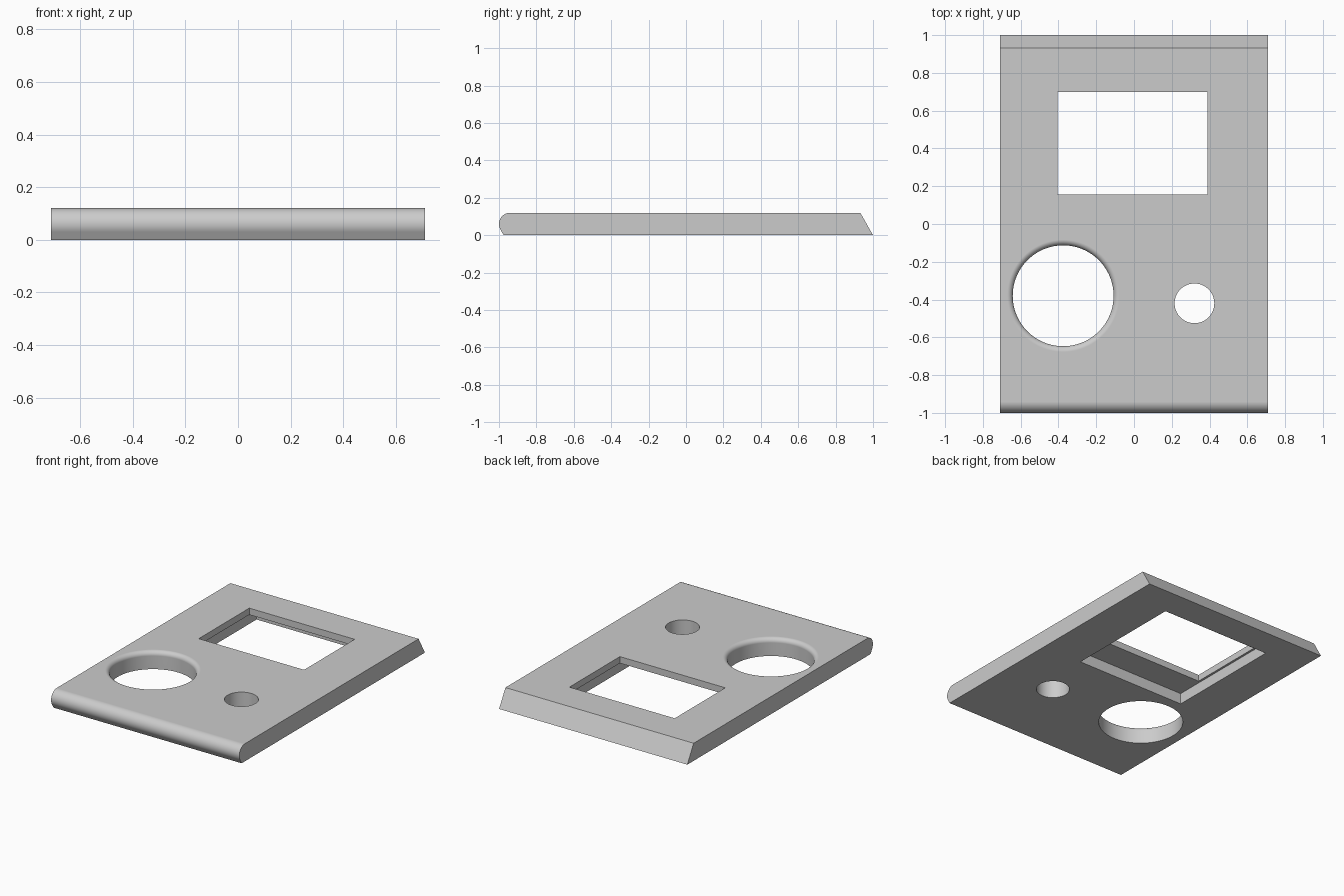
import bpy, bmesh
from math import sin, cos, radians, tau

cube = bpy.data.objects.get("Cube")
if cube:
    bpy.data.objects.remove(cube, do_unlink=True)

HALF_W, THICK = 0.71, 0.12

grey = bpy.data.materials.new("plain_grey")
grey.use_nodes = True
colour = (0.6, 0.6, 0.6, 1)
grey.diffuse_color = colour
grey.node_tree.nodes["Principled BSDF"].inputs["Base Color"].default_value = colour


def make_object(name, bm):
    bmesh.ops.recalc_face_normals(bm, faces=bm.faces)
    mesh = bpy.data.meshes.new(name)
    bm.to_mesh(mesh)
    bm.free()
    mesh.materials.append(grey)
    obj = bpy.data.objects.new(name, mesh)
    bpy.context.collection.objects.link(obj)
    return obj


def arc(cx, cz, r, start, end, steps):
    angles = [radians(start + (end - start) * i / steps) for i in range(steps + 1)]
    return [(cx + r * cos(a), cz + r * sin(a)) for a in angles]


def box(name, x0, x1, y0, y1, z0, z1):
    bm = bmesh.new()
    bmesh.ops.create_cube(bm, size=1)
    for v in bm.verts:
        v.co = (x1 if v.co.x > 0 else x0, y1 if v.co.y > 0 else y0, z1 if v.co.z > 0 else z0)
    return make_object(name, bm)


def turned(name, x, y, profile, sides=96):
    """Closed solid of revolution from (radius, height) pairs."""
    bm = bmesh.new()
    rings = [[bm.verts.new((x + r * cos(tau * i / sides), y + r * sin(tau * i / sides), z))
              for i in range(sides)] for r, z in profile]
    for low, high in zip(rings, rings[1:]):
        for i in range(sides):
            j = (i + 1) % sides
            bm.faces.new((low[i], low[j], high[j], high[i]))
    bm.faces.new(rings[0])
    bm.faces.new(rings[-1])
    return make_object(name, bm)


# Plate: side profile with a bevelled back and a rounded, undercut front
section = [(-0.975, 0), (1, 0), (0.932, THICK)] + arc(-0.94, 0.06, 0.06, 90, 210, 20)
bm = bmesh.new()
face = bm.faces.new([bm.verts.new((-HALF_W, y, z)) for y, z in section])
side = bmesh.ops.extrude_face_region(bm, geom=[face])["geom"]
bmesh.ops.translate(bm, vec=(2 * HALF_W, 0, 0),
                    verts=[g for g in side if isinstance(g, bmesh.types.BMVert)])
plate = make_object("panel_plate", bm)

# Openings: window with a larger pocket below, large rounded hole, small hole
fillet = arc(0.297, 0.09, 0.03, 180, 90, 10)
cutters = [
    box("window_cutter", -0.405, 0.39, 0.155, 0.70, -0.1, 0.2),
    box("pocket_cutter", -0.42, 0.41, -0.04, 0.80, -0.1, 0.075),
    turned("large_hole_cutter", -0.375, -0.38, [(0.267, -0.1)] + fillet + [(0.297, 0.2)]),
    turned("small_hole_cutter", 0.32, -0.42, [(0.105, -0.1), (0.105, 0.2)]),
]
bpy.ops.object.select_all(action="DESELECT")
plate.select_set(True)
bpy.context.view_layer.objects.active = plate
for cutter in cutters:
    cutter.hide_render = True
    mod = plate.modifiers.new("cut", "BOOLEAN")
    mod.operation, mod.solver, mod.object = "DIFFERENCE", "EXACT", cutter
    bpy.ops.object.modifier_apply(modifier=mod.name)
for cutter in cutters:
    bpy.data.objects.remove(cutter, do_unlink=True)

# Smooth curves, crisp corners, flat broad faces
bpy.ops.object.shade_smooth_by_angle(angle=radians(25))
weighted = plate.modifiers.new("flat_faces", "WEIGHTED_NORMAL")
weighted.keep_sharp = True
